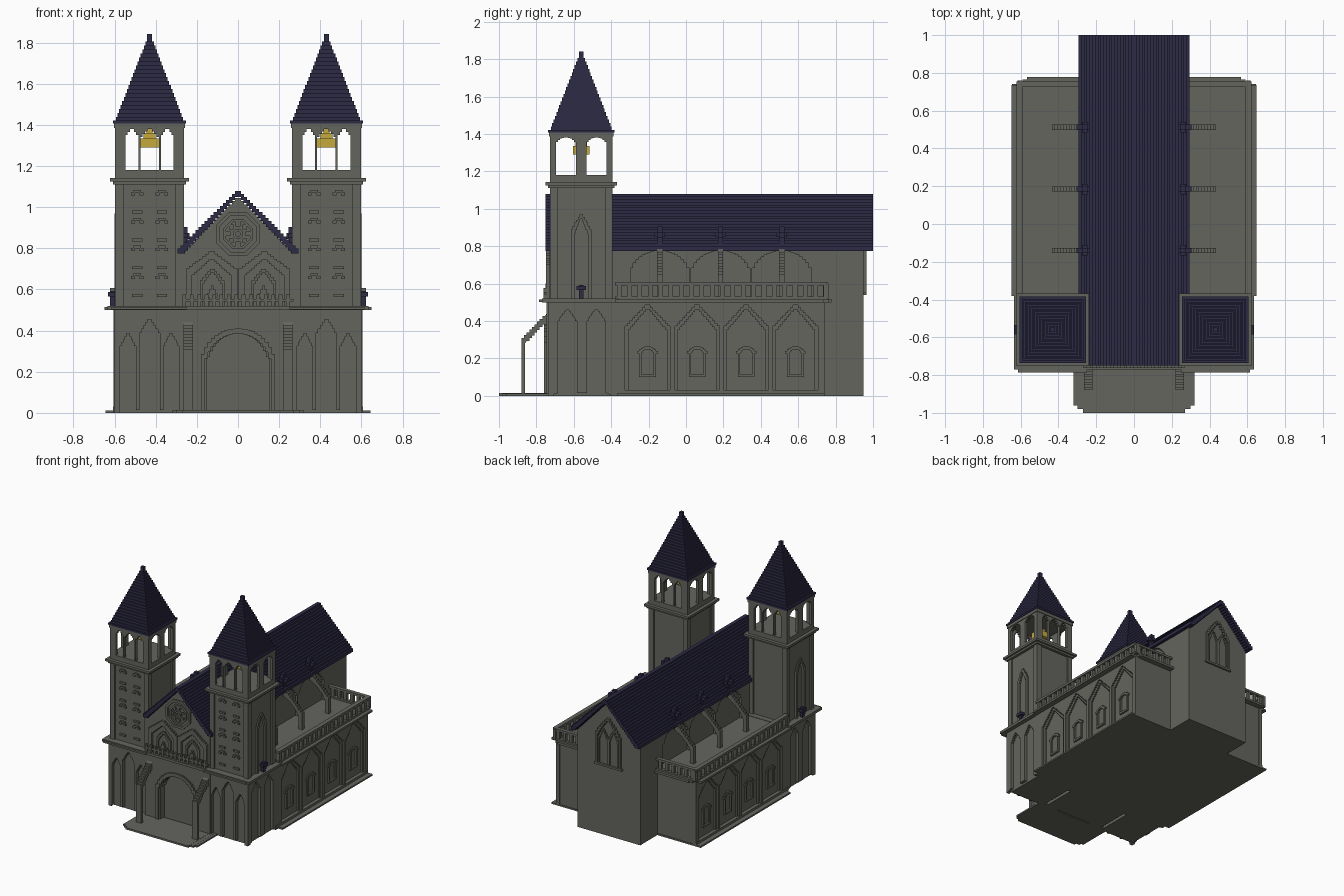
import bpy, bmesh, math

cube = bpy.data.objects.get("Cube")
if cube:
    bpy.data.objects.remove(cube, do_unlink=True)


def material(name, rgb):
    m = bpy.data.materials.new(name)
    m.use_nodes = True
    m.diffuse_color = (*rgb, 1)
    m.node_tree.nodes["Principled BSDF"].inputs["Base Color"].default_value = (*rgb, 1)
    return m


STONE = material("grey stone", (0.128, 0.128, 0.113))
SLATE = material("navy slate", (0.026, 0.024, 0.060))
GOLD = material("bell gold", (0.55, 0.40, 0.045))


def finish(name, bm, mat, mirror):
    bmesh.ops.recalc_face_normals(bm, faces=bm.faces)
    me = bpy.data.meshes.new(name)
    bm.to_mesh(me)
    bm.free()
    me.materials.append(mat)
    ob = bpy.data.objects.new(name, me)
    bpy.context.collection.objects.link(ob)
    if mirror:
        ob.modifiers.new("mirror", "MIRROR").use_mirror_merge = False
    return ob


def boxes(name, items, mat=STONE, mirror=False):
    """One object from boxes given as (x0, x1, y0, y1, z0, z1)."""
    bm = bmesh.new()
    for x0, x1, y0, y1, z0, z1 in items:
        vs = bmesh.ops.create_cube(bm, size=1)["verts"]
        for v in vs:
            v.co = ((x0 + x1) / 2 + v.co.x * (x1 - x0),
                    (y0 + y1) / 2 + v.co.y * (y1 - y0),
                    (z0 + z1) / 2 + v.co.z * (z1 - z0))
    return finish(name, bm, mat, mirror)


def prism(name, pts, axis, a, b, mat=STONE, mirror=False):
    """Extrude a (u, z) outline along x or y from a to b."""
    bm = bmesh.new()
    place = (lambda u, z, d: (d, u, z)) if axis == "x" else (lambda u, z, d: (u, d, z))
    lo = [bm.verts.new(place(u, z, a)) for u, z in pts]
    hi = [bm.verts.new(place(u, z, b)) for u, z in pts]
    bm.faces.new(lo)
    bm.faces.new(hi[::-1])
    n = len(pts)
    for i in range(n):
        j = (i + 1) % n
        bm.faces.new((lo[i], lo[j], hi[j], hi[i]))
    return finish(name, bm, mat, mirror)


def arch(c, w, z0, spring, apex, n=7, shape="lancet"):
    """Stepped arch outline, from bottom left over the top to bottom right."""
    rise = {"round": lambda t: math.sqrt(1 - (1 - t) ** 2),
            "gable": lambda t: t, "lancet": lambda t: t ** 0.75}[shape]
    left, z = [], z0
    for i in range(n):
        u, top = w - w * i / n, spring + (apex - spring) * rise((i + 1) / n)
        left += [(-u, z), (-u, top)]
        z = top
    return [(c + u, z) for u, z in left] + [(c - u, z) for u, z in left[::-1]]


def arcade(name, axis, a, b, u0, u1, z0, z1, arches, mirror=False):
    """Wall with arch openings cut up from its lower edge."""
    pts = [(u0, z0)]
    for ar in arches:
        pts += ar
    return prism(name, pts + [(u1, z0), (u1, z1), (u0, z1)], axis, a, b, STONE, mirror)


def frame(name, axis, a, b, c, w, z0, spring, apex, t=0.015, n=7,
          shape="lancet", mat=STONE, mirror=False):
    """Stepped arch moulding of width t."""
    outer = arch(c, w, z0, spring, apex, n, shape)
    inner = arch(c, w - t, z0, spring - t, apex - t * 1.3, n, shape)
    return prism(name, outer + inner[::-1], axis, a, b, mat, mirror)


# Nave body and stepped roof
prism("nave_body", arch(0, 0.255, 0, 0.77, 1.04, 18, "gable"), "y", -0.69, 0.94)
prism("nave_east_end", arch(0, 0.27, 0, 0.77, 1.045, 18, "gable"), "y", 0.72, 0.95)
prism("gable_front", arch(0, 0.27, 0.5, 0.77, 1.045, 18, "gable"), "y", -0.73, -0.68)
frame("nave_roof", "y", -0.75, 1.0, 0, 0.295, 0.775, 0.785, 1.08, 0.024, 20, "gable", SLATE)

# Rear window
frame("rear_window_frame", "y", 0.95, 0.965, 0, 0.11, 0.55, 0.76, 0.92)
for x in (-0.045, 0.045):
    frame("rear_window_light", "y", 0.95, 0.96, x, 0.045, 0.56, 0.74, 0.83, 0.012)
boxes("rear_window_sill", [(-0.12, 0.12, 0.95, 0.965, 0.54, 0.555)])

# Lower front with recessed round doorway
arcade("front_wall", "y", -0.745, -0.68, -0.28, 0.28, 0, 0.5,
       [arch(0, 0.15, 0, 0.19, 0.385, 11, "round")])
frame("door_moulding", "y", -0.758, -0.745, 0, 0.18, 0, 0.2, 0.41, 0.02, 11, "round")
boxes("porch_floor", [(-0.32, 0.32, -0.96, -0.70, 0, 0.012),
                      (-0.30, 0.30, -0.98, -0.72, 0, 0.013),
                      (-0.27, 0.27, -1.0, -0.72, 0, 0.014)])

# Front buttresses: slim pier with a stepped sloping arm
N = 9
top = [(-0.88, 0)]
low = [(-0.86, 0), (-0.86, 0.28)]
for i in range(N):
    y, z = -0.88 + 0.014 * i, 0.31 + 0.0145 * i
    top += [(y, z), (y + 0.014, z)]
    if i > 1:
        low += [(y, z - 0.045), (y + 0.014, z - 0.045)]
prism("front_buttress", top + [(-0.74, 0.45), (-0.74, 0.38)] + low[::-1],
      "x", 0.22, 0.265, STONE, True)

# Front gallery above the door
boxes("front_cornice", [(-0.28, 0.28, -0.77, -0.68, 0.50, 0.52)])
boxes("front_balustrade", [(-0.27 + 0.036 * i, -0.252 + 0.036 * i, -0.762, -0.745, 0.52, 0.575)
                           for i in range(15)] + [(-0.27, 0.27, -0.76, -0.746, 0.542, 0.555)])

# Twin gables, niches and the rose on the upper front
frame("front_gable_arch", "y", -0.748, -0.73, 0.128, 0.125, 0.52, 0.69, 0.785, 0.03, 8, "gable",
      STONE, True)
frame("front_niche", "y", -0.742, -0.73, 0.125, 0.06, 0.52, 0.62, 0.70, 0.014, 5, "lancet",
      STONE, True)
boxes("niche_statue", [(0.11, 0.14, -0.75, -0.73, 0.52, 0.60),
                       (0.10, 0.15, -0.75, -0.73, 0.56, 0.58),
                       (0.118, 0.132, -0.748, -0.73, 0.60, 0.62)], STONE, True)


def ring(r0, r1):
    pt = lambda r, i: (r * math.cos(math.pi * (i + .5) / 4), 0.87 + r * math.sin(math.pi * (i + .5) / 4))
    bm = bmesh.new()
    for i in range(8):
        q = [bm.verts.new((u, -0.73, z)) for u, z in (pt(r0, i), pt(r1, i), pt(r1, i + 1), pt(r0, i + 1))]
        bm.faces.new(q)
    bmesh.ops.remove_doubles(bm, verts=bm.verts, dist=1e-4)
    g = bmesh.ops.extrude_face_region(bm, geom=bm.faces[:])["geom"]
    bmesh.ops.translate(bm, verts=[v for v in g if isinstance(v, bmesh.types.BMVert)], vec=(0, -0.014, 0))
    finish("rose_ring", bm, STONE, False)


ring(0.095, 0.115)
ring(0.062, 0.076)
ring(0.012, 0.026)
boxes("rose_petals", [(0.048 * math.cos(a) - 0.011, 0.048 * math.cos(a) + 0.011, -0.74, -0.725,
                       0.87 + 0.048 * math.sin(a) - 0.011, 0.87 + 0.048 * math.sin(a) + 0.011)
                      for a in [math.pi * k / 4 for k in range(8)]])

# Side aisles with four pointed bays each
bays = [-0.205, 0.06, 0.322, 0.585]
boxes("aisle_body", [(0.24, 0.58, -0.42, 0.735, 0, 0.505)], STONE, True)
boxes("aisle_plinth", [(0.24, 0.645, -0.37, 0.74, 0, 0.012)], STONE, True)
arcade("aisle_arcade", "x", 0.575, 0.605, -0.40, 0.74, 0.03, 0.5,
       [arch(y, 0.12, 0.03, 0.36, 0.485, 9, "gable") for y in bays], True)
boxes("aisle_base", [(0.575, 0.607, -0.40, 0.74, 0, 0.03)], STONE, True)
for y in bays:
    frame("bay_moulding", "x", 0.575, 0.592, y, 0.121, 0.03, 0.36, 0.485, 0.018, 9, "gable",
          STONE, True)
    frame("aisle_window", "x", 0.575, 0.592, y, 0.045, 0.10, 0.22, 0.265, 0.013, 5, "round",
          STONE, True)
    boxes("aisle_window_trim", [(0.575, 0.594, y - 0.035, y + 0.035, 0.10, 0.115),
                                (0.575, 0.594, y - 0.055, y - 0.03, 0.225, 0.24),
                                (0.575, 0.594, y + 0.03, y + 0.055, 0.225, 0.24)], STONE, True)
boxes("aisle_cornice", [(0.24, 0.648, -0.38, 0.735, 0.5, 0.515),
                        (0.24, 0.59, -0.38, 0.765, 0.5, 0.516),
                        (0.24, 0.567, -0.38, 0.777, 0.5, 0.517)], STONE, True)

# Balustrades along the side and rear of the aisles
side = [(0.588, 0.622, -0.38, 0.755, a, b) for a, b in ((0.515, 0.53), (0.59, 0.608))]
side += [(0.593, 0.617, -0.37 + 0.0553 * i, -0.345 + 0.0553 * i, 0.52, 0.6) for i in range(21)]
side += [(0.26, 0.61, 0.728, 0.758, a, b) for a, b in ((0.515, 0.53), (0.59, 0.607))]
side += [(0.29 + 0.0553 * i, 0.315 + 0.0553 * i, 0.732, 0.754, 0.52, 0.6) for i in range(6)]
boxes("aisle_balustrade", side, STONE, True)

# Upper nave wall with blind arches, flying buttresses and pinnacles
ribs = [-0.14, 0.185, 0.512]
arcade("clerestory", "x", 0.25, 0.272, -0.40, 0.75, 0.5, 0.79,
       [arch(y, 0.158, 0.5, 0.61, 0.775, 10, "round") for y in ribs], True)
arm = []
for i in range(11):
    arm += [(0.27 + 0.015 * i, 0.80 - 0.015 * i), (0.285 + 0.015 * i, 0.80 - 0.015 * i)]
arm += [(0.435, 0.515), (0.405, 0.515), (0.405, 0.61), (0.375, 0.66), (0.33, 0.705), (0.27, 0.74)]
for y in ribs:
    prism("flying_buttress", [(u, z) for u, z in arm], "y", y - 0.014, y + 0.014, STONE, True)
    boxes("pinnacle", [(0.245, 0.275, y - 0.014, y + 0.014, 0.78, 0.905),
                       (0.235, 0.305, y - 0.014, y + 0.014, 0.845, 0.875),
                       (0.245, 0.275, y - 0.028, y + 0.028, 0.85, 0.872)], SLATE, True)

# Towers
X, Y = 0.43, -0.56


def slab(h, z0, z1):
    return (X - h, X + h, Y - h, Y + h, z0, z1)


boxes("tower_core", [slab(0.15, 0, 0.51), slab(0.156, 0.5, 1.13), slab(0.167, 1.14, 1.18)],
      STONE, True)
boxes("tower_corner_posts", [(X + sx * 0.147 - 0.02, X + sx * 0.147 + 0.02,
                              Y + sy * 0.147 - 0.02, Y + sy * 0.147 + 0.02, 0.51, 1.125)
                             for sx in (-1, 1) for sy in (-1, 1)], STONE, True)
boxes("tower_cornices", [(0.25, 0.635, -0.77, -0.36, 0.5, 0.52), (0.25, 0.615, -0.785, -0.4, 0.502, 0.515),
                         slab(0.178, 1.11, 1.125), slab(0.192, 1.125, 1.142),
                         slab(0.172, 1.385, 1.41)], STONE, True)

# Tower base arcades
arcade("tower_base_front", "y", -0.738, -0.705, 0.262, 0.602, 0, 0.5,
       [arch(X - 0.105, 0.038, 0.015, 0.30, 0.385, 5), arch(X, 0.05, 0.015, 0.36, 0.455, 5),
        arch(X + 0.105, 0.038, 0.015, 0.30, 0.385, 5)], True)
arcade("tower_base_side", "x", 0.575, 0.602, -0.738, -0.39, 0, 0.5,
       [arch(y, 0.05, 0.015, 0.38, 0.46, 6) for y in (-0.634, -0.48)], True)
frame("tower_lancet", "x", 0.584, 0.60, Y, 0.056, 0.52, 0.86, 0.97, 0.02, 6, "lancet", STONE, True)

# Small tower windows: a hood over a sill, in two columns of four
trim = []
for dx in (-0.06, 0.06):
    for k in range(4):
        z, x = 0.57 + 0.135 * k, X + dx
        trim += [(x - 0.025, x + 0.025, -0.728, -0.71, z - 0.006, z + 0.008),
                 (x - 0.018, x + 0.018, -0.728, -0.71, z + 0.095, z + 0.108),
                 (x - 0.03, x - 0.012, -0.728, -0.71, z + 0.082, z + 0.096),
                 (x + 0.012, x + 0.03, -0.728, -0.71, z + 0.082, z + 0.096)]
boxes("tower_window_trim", trim, STONE, True)

# Open belfries
for s in (-1, 1):
    a, b = sorted((Y + s * 0.145, Y + s * 0.167))
    arcade("belfry_front", "y", a, b, X - 0.167, X + 0.167, 1.17, 1.39,
           [arch(X - 0.086, 0.031, 1.17, 1.33, 1.38, 3), arch(X, 0.045, 1.17, 1.32, 1.38, 4),
            arch(X + 0.086, 0.031, 1.17, 1.33, 1.38, 3)], True)
    a, b = sorted((X + s * 0.145, X + s * 0.167))
    arcade("belfry_side", "x", a, b, Y - 0.167, Y + 0.167, 1.17, 1.39,
           [arch(Y + d, 0.053, 1.17, 1.32, 1.38, 5, "round") for d in (-0.081, 0.081)], True)
boxes("bell", [slab(0.045, 1.29, 1.335), slab(0.03, 1.335, 1.36), slab(0.014, 1.36, 1.39)], GOLD, True)

# Tiered tower roofs
tiers = [slab(0.177, 1.408, 1.422)]
tiers += [slab(0.163 - 0.0075 * i, 1.42 + 0.0193 * i, 1.4393 + 0.0193 * i) for i in range(20)]
boxes("tower_roof", tiers + [slab(0.013, 1.80, 1.842)], SLATE, True)

# Small finials on the outer tower ledges
boxes("ledge_finial", [(0.60, 0.622, Y - 0.012, Y + 0.012, 0.52, 0.592),
                       (0.60, 0.632, Y - 0.026, Y + 0.026, 0.565, 0.588)], SLATE, True)
